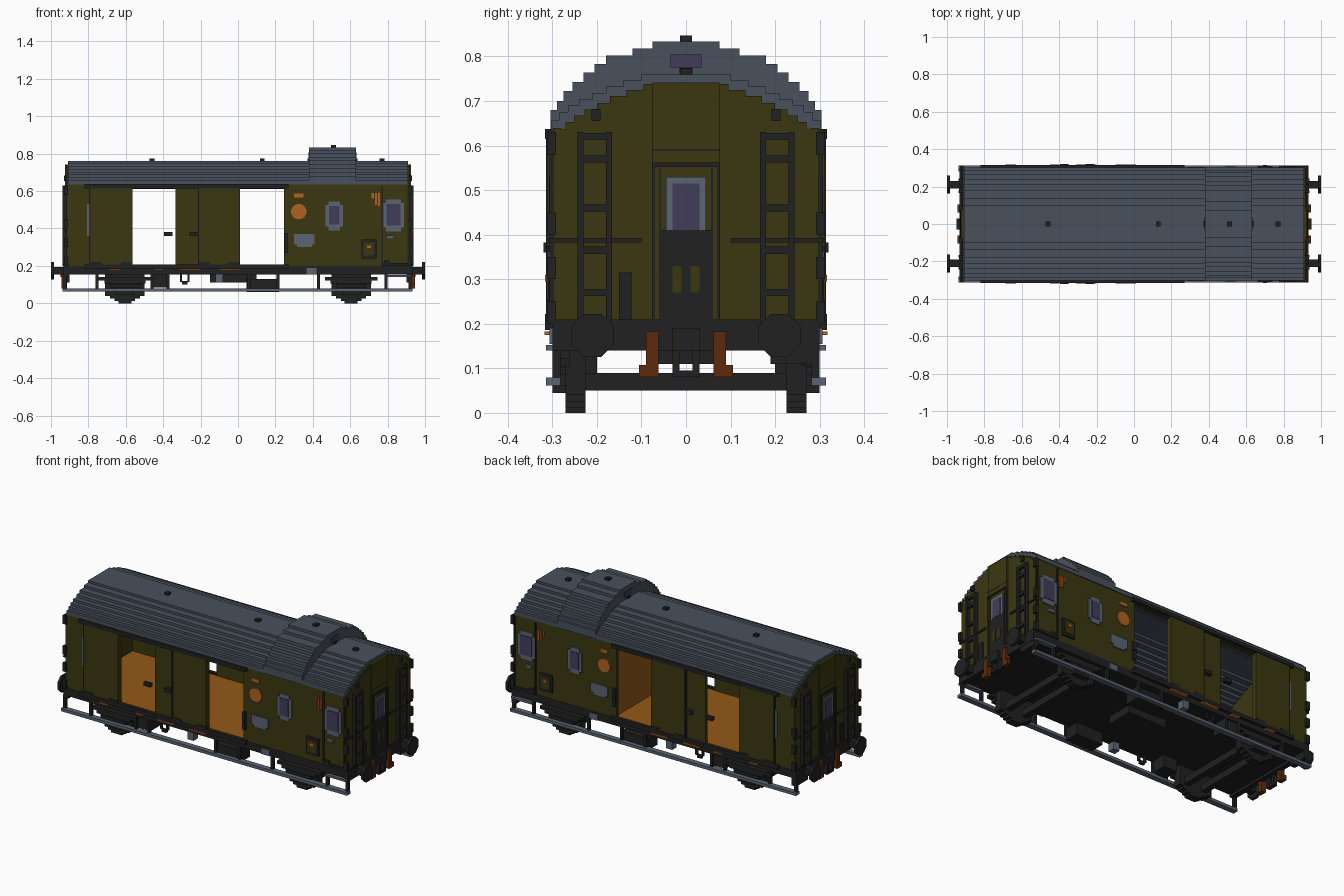
import bpy, bmesh, math
from mathutils import Matrix, Vector

cube = bpy.data.objects.get("Cube")
if cube:
    bpy.data.objects.remove(cube)


def material(name, r, g, b):
    m = bpy.data.materials.new(name)
    m.use_nodes = True
    m.diffuse_color = (r, g, b, 1)
    m.node_tree.nodes["Principled BSDF"].inputs["Base Color"].default_value = (r, g, b, 1)
    return m


olive = material("dark olive", .042, .039, .005)
slate = material("slate roof", .066, .083, .108)
black = material("black", .015, .015, .015)
steel = material("steel grey", .105, .13, .17)
glass = material("violet glass", .052, .046, .1)
orange = material("orange", .45, .12, .016)
brown = material("floor brown", .29, .1, .008)
rust = material("rust", .11, .023, .004)


def finish(name, bm, mat, mirror=""):
    """Reflect the mesh across the named axes and make an object of it."""
    for axis in mirror:
        flip = Matrix.Scale(-1, 4, Vector((axis == "x", axis == "y", axis == "z")))
        copy = bmesh.ops.duplicate(bm, geom=bm.verts[:] + bm.edges[:] + bm.faces[:])
        verts = [v for v in copy["geom"] if isinstance(v, bmesh.types.BMVert)]
        bmesh.ops.transform(bm, matrix=flip, verts=verts)
    bmesh.ops.recalc_face_normals(bm, faces=bm.faces[:])
    mesh = bpy.data.meshes.new(name)
    bm.to_mesh(mesh)
    bm.free()
    mesh.materials.append(mat)
    obj = bpy.data.objects.new(name, mesh)
    bpy.context.collection.objects.link(obj)
    return obj


def part(name, mat, boxes, mirror=""):
    """Boxes given as (x range, y range, z range)."""
    bm = bmesh.new()
    for spans in boxes:
        size = [b - a for a, b in spans]
        mid = [(a + b) / 2 for a, b in spans]
        bmesh.ops.create_cube(bm, size=1, matrix=Matrix.Translation(mid) @ Matrix.Diagonal((*size, 1)))
    return finish(name, bm, mat, mirror)


def prism(name, mat, outline, x0, x1, mirror=""):
    """Extrude an outline of (y, z) points along x."""
    bm = bmesh.new()
    face = bm.faces.new([bm.verts.new((x0, y, z)) for y, z in outline])
    new = bmesh.ops.extrude_face_region(bm, geom=[face])["geom"]
    bmesh.ops.translate(bm, vec=(x1 - x0, 0, 0), verts=[v for v in new if isinstance(v, bmesh.types.BMVert)])
    return finish(name, bm, mat, mirror)


def disc(name, mat, centre, radius, depth, axis, mirror, sides=8):
    bm = bmesh.new()
    turn = Matrix.Rotation(math.pi / 2, 4, "Y" if axis == "x" else "X")
    spin = Matrix.Rotation(math.pi / sides, 4, "Z")
    bmesh.ops.create_cone(bm, cap_ends=True, segments=sides, radius1=radius, radius2=radius,
                          depth=depth, matrix=Matrix.Translation(centre) @ turn @ spin)
    return finish(name, bm, mat, mirror)


def stepped(steps, base):
    """Symmetric staircase arch from the crown outwards."""
    half = []
    for i, (y, z) in enumerate(steps):
        half.append((y, z))
        half.append((y, steps[i + 1][1] if i + 1 < len(steps) else base))
    return [(-y, z) for y, z in reversed(half)] + half


# Stepped roof, raised lookout and end walls
roof_steps = [(.1, .76), (.14, .747), (.18, .733), (.21, .718), (.24, .703),
              (.265, .69), (.285, .675), (.302, .658)]
lookout_steps = [(.075, .834), (.12, .818), (.18, .802), (.205, .783), (.23, .764),
                 (.255, .743), (.275, .722), (.29, .7), (.304, .68)]
under_steps = [(y * .95, z - .022) for y, z in roof_steps]
roof = stepped(roof_steps, .635)
under = stepped(under_steps, .635)
prism("roof", slate, roof + under[::-1], -.91, .91)
lookout = stepped(lookout_steps, .635)
prism("raised_lookout", slate, lookout + under[::-1], .38, .63)
prism("end_wall", olive, stepped(under_steps, .2), .885, .918, "x")
prism("bulkhead", brown, stepped(under_steps, .2), .255, .275)
part("lookout_window", glass, [((x, x + .006), (-.035, .035), (.775, .805)) for x in (.376, .628)])
part("lookout_sill", black, [((x, x + .01), (-.015, .015), (.762, .774)) for x in (.372, .628)])
part("roof_vent", black, [((x - .013, x + .013), (-.013, .013), (z, z + .015))
                          for x, z in ((-.46, .758), (.13, .758), (.77, .758), (.51, .832))])

# Side walls and floor
part("side_wall", olive, [(span, (.28, .298), (.2, .64))
                          for span in ((-.918, -.565), (-.335, .01), (.245, .918))], "y")
part("door_lintel", olive, [((-.6, .3), (.28, .298), (.61, .64))], "y")
part("floor", brown, [((-.89, .89), (-.285, .285), (.195, .205))])
part("underframe", black, [((-.925, .925), (-.3, .3), (.155, .2))])

# Sliding doors with rails
part("sliding_door", olive, [(span, (.296, .312), (.205, .615))
                             for span in ((-.79, -.565), (-.21, .01))], "y")
part("door_rail", black, [((-.82, .27), (.296, .316), (z, z + .022))
                          for z in (.615, .186)], "y")
part("door_edge", black, [((x, x + .006), (.296, .314), (.205, .615))
                          for x in (-.794, -.214)], "y")
part("door_foot", black, [((x - .03, x + .03), (.3, .316), (.2, .222))
                          for x in (-.76, -.595, -.18, -.02)], "y")
part("door_handle", black, [((x, x + .045), (.3, .32), (.36, .382))
                            for x in (-.395, -.26)], "y")
part("door_latch", black, [((.245, .265), (.29, .312), (z, z + .05)) for z in (.27, .325)], "y")
part("slim_window", steel, [((-.808, -.795), (.296, .303), (.36, .53))], "y")

# Passenger compartment windows, crew door and side fittings
for name, x, half, low, high in (("side_window", .515, .046, .39, .545),
                                 ("crew_window", .832, .055, .385, .555)):
    part(name + "_frame", steel, [((x - half, x + half), (.296, .304), (low + .02, high - .02)),
                                  ((x - half + .015, x + half - .015), (.296, .304), (low, high))], "y")
    part(name + "_glass", glass, [((x - half + .018, x + half - .018), (.3, .307),
                                   (low + .03, high - .025))], "y")
part("crew_door_edge", black, [((x, x + .007), (.292, .306), (.2, .625)) for x in (.768, .905)], "y")
part("crew_door_foot", black, [((.775, .91), (.292, .31), (.2, .215)),
                               ((.78, .81), (.292, .312), (.215, .23))], "y")
part("crew_door_handle", steel, [((.795, .835), (.296, .31), (.345, .362))], "y")
part("notice_plate", steel, [((.3, .41), (.296, .304), (.315, .37)),
                             ((.315, .395), (.296, .304), (.3, .315))], "y")
disc("round_marker", orange, (.325, .301, .49), .042, .008, "y", "y", 12)
part("small_marker", orange, [((.3, .35), (.296, .305), (.565, .587))], "y")
part("marker_bars", orange, [((x, x + .011), (.296, .304), (z, .59))
                             for x, z in ((.715, .56), (.732, .525), (.749, .52))], "y")
part("lamp_box", black, [((.66, .74), (.296, .31), (.24, .34))], "y")
part("lamp_box_panel", olive, [((.672, .728), (.3, .313), (.255, .325))], "y")
part("lamp_box_mark", orange, [((.69, .71), (.3, .316), (.295, .31))], "y")
part("frame_markings", orange, [(span, (.3, .318), (.175, .183)) for span in
                                ((-.69, -.63), (-.45, -.4), (-.31, -.2), (-.1, .01))], "y")
part("frame_plate", steel, [((.365, .42), (.296, .306), (.155, .19))], "y")

# End doors with gangway surround
part("gangway_panel", olive, [((.91, .926), (-.075, .075), (.2, .742))], "x")
part("gangway_edge", black, [((.915, .929), (.07, .076), (.2, .56)),
                             ((.915, .929), (.056, .061), (.2, .55))], "xy")
part("gangway_cap", black, [((.915, .931), (-.076, .076), (.552, .562)),
                            ((.915, .927), (-.076, .076), (.588, .592))], "x")
part("end_door", black, [((.915, .931), (-.06, .06), (.19, .41))], "x")
part("end_door_panel", olive, [((.92, .934), (.01, .03), (.27, .33))], "xy")
part("end_window_frame", steel, [((.915, .93), (-.045, .045), (.41, .53))], "x")
part("end_window_glass", glass, [((.92, .933), (-.03, .03), (.41, .515))], "x")
part("end_cabinet", black, [((.91, .926), (-.15, -.122), (.2, .315))], "x")

# Ladders and handrails on the ends
part("ladder_rail", black, [((.915, .938), (y, y + .014), (.2, .63)) for y in (.166, .23)], "xy")
part("ladder_rung", black, [((.92, .936), (.17, .24), (z - .008, z + .008))
                            for z in (.27, .365, .46, .57, .62)], "xy")
part("end_handrail", black, [((.915, .926), (.1, .31), (.383, .393))], "xy")
part("tail_lamp", black, [((.91, .93), (.192, .212), (.655, .682))], "xy")
part("corner_post", black, [((.908, .93), (.292, .312), (z, z + .05))
                            for z in (.2, .3, .4, .58)], "xy")

# End beam, buffers, coupling and hoses
part("end_beam", black, [((.9, .932), (-.3, .3), (.14, .21)),
                         ((.9, .93), (.19, .3), (.11, .15))], "x")
part("buffer_stem", black, [((.92, .99), (.19, .23), (.155, .195))], "xy")
disc("buffer_head", black, (.992, .21, .174), .052, .016, "x", "xy")
part("coupling", black, [((.92, .945), (.015, .03), (.08, .16)),
                         ((.92, .945), (-.03, .03), (.08, .095)),
                         ((.92, .95), (-.03, .03), (.14, .19))], "xy")
part("brake_hose", rust, [((.915, .945), (.062, .09), (.08, .183)),
                          ((.925, .945), (.075, .105), (.08, .108))], "xy")

# Running gear
wheel_steps = ((.035, 0, .02), (.055, .012, .04), (.08, .025, .06), (.105, .04, .16))
part("wheel_block", black, [((.605 - w, .605 + w), (.226, .27), (a, b))
                            for w, a, b in wheel_steps], "xy")
part("leaf_spring", black, [((.605 - w, .605 + w), (.262, .3), (z, z + .018)) for w, z in
                            ((.05, .045), (.08, .085), (.11, .105), (.14, .122))], "xy")
part("axle", black, [((x, x + .035), (-.24, .24), (.05, .09)) for x in (.53, .645)], "x")
part("battery_box", black, [((.045, .22), (.2, .29), (.06, .13))], "y")
part("tool_box", black, [((-.46, -.37), (.2, .29), (.085, .155))], "y")
part("air_tank", black, [((-.15, .1), (-.08, .08), (.11, .16))])
part("valve_box", steel, [((-.12, -.08), (.26, .3), (.11, .155))], "y")
part("chain_hook", black, [((-.31, -.3), (.27, .285), (.115, .16)), ((-.27, -.26), (.27, .285), (.115, .16)),
                           ((-.3, -.27), (.27, .285), (.1, .118))], "y")

# Footboards on hangers
part("footboard", steel, [((-.938, .932), (.282, .314), (.062, .079))], "y")
part("footboard_hanger", black, [((x - .008, x + .008), (.282, .3), (.07, .16)) for x in
                                 (-.925, -.755, -.46, -.375, .06, .215, .43, .79, .92)], "y")
part("crew_step", steel, [((.79, .925), (.285, .314), (.14, .152))], "y")
